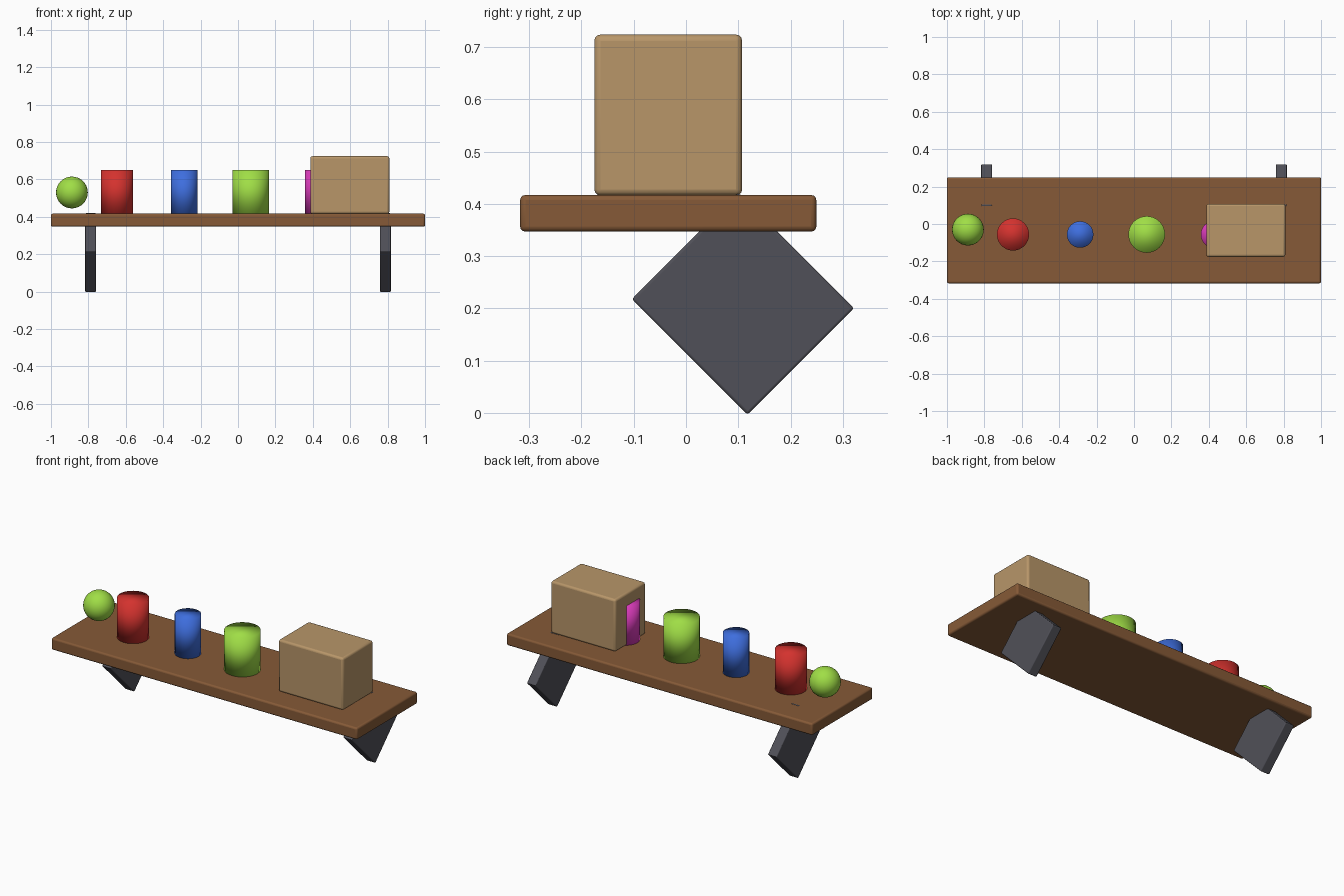
import bpy
import math

default = bpy.data.objects.get("Cube")
if default:
    bpy.data.objects.remove(default, do_unlink=True)


def material(name, rgb):
    # display 0-255 colour converted to linear
    lin = [((c / 255 + 0.055) / 1.055) ** 2.4 for c in rgb] + [1.0]
    mat = bpy.data.materials.new(name)
    mat.use_nodes = True
    mat.diffuse_color = lin
    mat.node_tree.nodes["Principled BSDF"].inputs["Base Color"].default_value = lin
    return mat


wood = material("brown wood", (134, 90, 55))
card = material("tan cardboard", (184, 150, 105))
metal = material("dark grey metal", (80, 80, 88))
green = material("lime green", (160, 222, 70))
red = material("red", (212, 50, 46))
blue = material("blue", (62, 110, 222))
magenta = material("magenta", (222, 60, 190))


def finish(name, mat):
    obj = bpy.context.object
    obj.name = name
    obj.data.materials.append(mat)
    return obj


def block(name, centre, size, mat, bevel, tilt=0.0):
    bpy.ops.mesh.primitive_cube_add(size=1, location=centre, rotation=(tilt, 0, 0))
    obj = finish(name, mat)
    obj.scale = size
    bpy.ops.object.transform_apply(location=False, rotation=False, scale=True)
    mod = obj.modifiers.new("rounded edges", "BEVEL")
    mod.width = bevel
    mod.segments = 3
    bpy.ops.object.shade_smooth_by_angle(angle=math.radians(35))
    return obj


# Board and the box standing on it
block("shelf_board", (0, -0.034, 0.382), (2, 0.567, 0.07), wood, 0.01)
block("storage_box", (0.598, -0.034, 0.57), (0.423, 0.283, 0.308), card, 0.012)

# Brackets: square blocks turned on edge and sunk into the board
for side, sign in (("right", -1), ("left", 1)):
    block(f"{side}_bracket", (sign * 0.788, 0.109, 0.209),
          (0.058, 0.288, 0.313), metal, 0.005, math.pi / 4)

# Cans, soft shaded over the rims
top, bottom = 0.65, 0.415
for name, x, radius, mat in (("red_can", -0.647, 0.086, red),
                             ("blue_can", -0.288, 0.071, blue),
                             ("green_can", 0.068, 0.098, green),
                             ("magenta_can", 0.432, 0.075, magenta)):
    bpy.ops.mesh.primitive_cylinder_add(vertices=32, radius=radius, depth=top - bottom,
                                        location=(x, -0.056, (top + bottom) / 2))
    finish(name, mat)
    bpy.ops.object.shade_smooth()

# Ball
bpy.ops.mesh.primitive_uv_sphere_add(segments=32, ring_count=16, radius=0.085,
                                     location=(-0.888, -0.03, 0.53))
finish("ball", green)
bpy.ops.object.shade_smooth()
